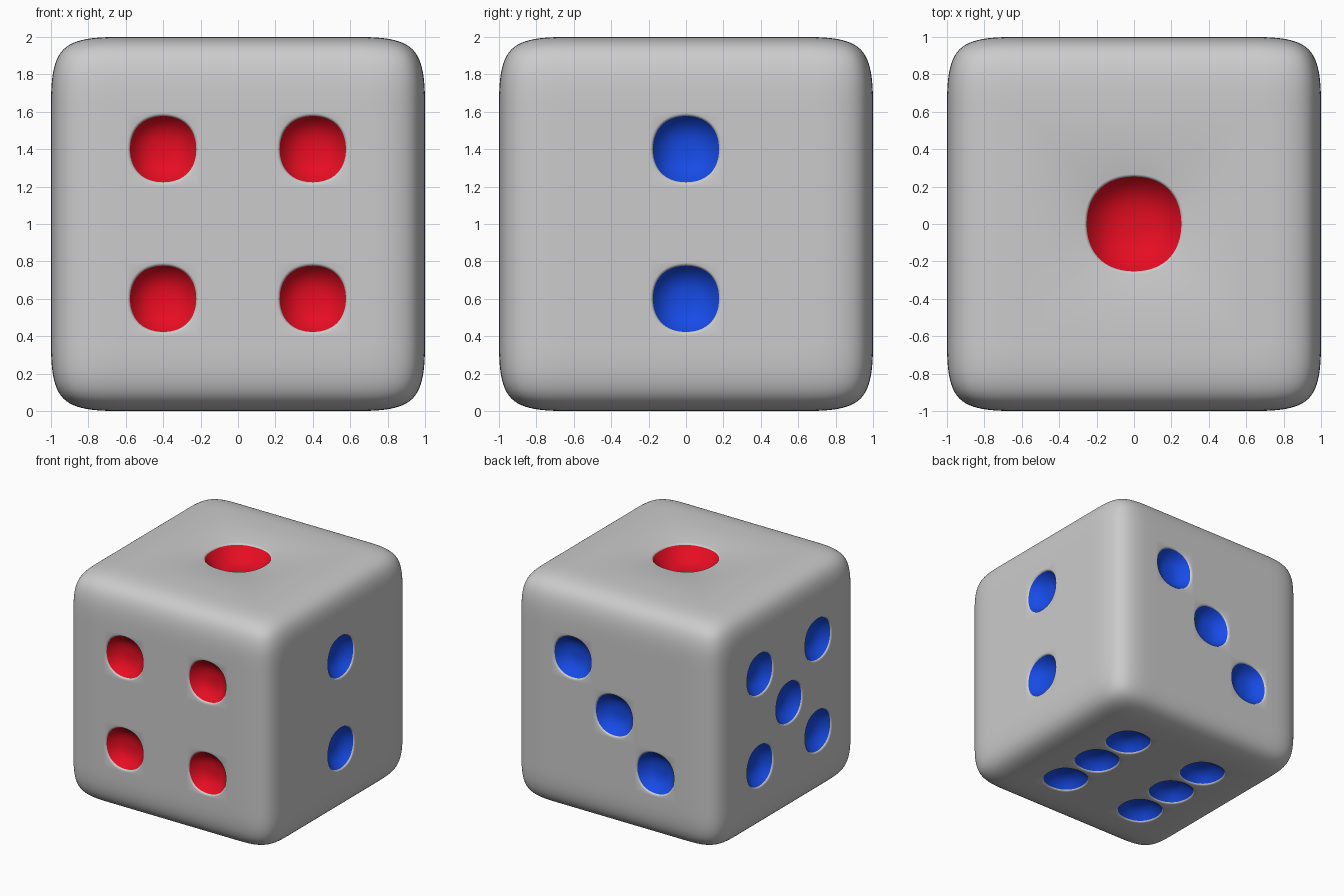
import bpy, bmesh, math
from mathutils import Vector

if "Cube" in bpy.data.objects:
    bpy.data.objects.remove(bpy.data.objects["Cube"])

SEG = 16          # body quads along one 0.4 cage cell
P = 0.4           # pip spacing


def material(name, rgb):
    m = bpy.data.materials.new(name)
    m.diffuse_color = (*rgb, 1)
    m.use_nodes = True
    m.node_tree.nodes["Principled BSDF"].inputs["Base Color"].default_value = m.diffuse_color
    return m


def finish(bm, name, mat=None):
    me = bpy.data.meshes.new(name)
    bm.to_mesh(me)
    bm.free()
    for p in me.polygons:
        p.use_smooth = True
    if mat:
        me.materials.append(mat)
    ob = bpy.data.objects.new(name, me)
    bpy.context.collection.objects.link(ob)
    return ob


# Rounded body: 5 x 5 cage cube, subdivision smoothed
bm = bmesh.new()
bmesh.ops.create_cube(bm, size=2)
bmesh.ops.translate(bm, vec=(0, 0, 1), verts=bm.verts)
bmesh.ops.subdivide_edges(bm, edges=bm.edges[:], cuts=4, use_grid_fill=True)
cage = finish(bm, "cage")
sub = cage.modifiers.new("round", 'SUBSURF')
sub.levels = sub.render_levels = 4
dg = bpy.context.evaluated_depsgraph_get()
smooth = bpy.data.meshes.new_from_object(cage.evaluated_get(dg))
bpy.data.objects.remove(cage)
body = bmesh.new()
body.from_mesh(smooth)
bpy.data.meshes.remove(smooth)

pips = {"red": bmesh.new(), "blue": bmesh.new()}


def ring(bm, c, u, v, n, angles, r, depth):
    # slightly squarish circle
    out = []
    for a in angles:
        q = r * (1 + 0.035 * (1 - math.cos(4 * a)) / 2)
        out.append(bm.verts.new(c + u * q * math.cos(a) + v * q * math.sin(a) - n * depth))
    return out


def bridge(bm, outer, inner):
    k = len(outer)
    for i in range(k):
        j = (i + 1) % k
        bm.faces.new((outer[i], outer[j], inner[j], inner[i]))


def add_pip(colour, c, u, v, n, r, depth, cells):
    s = 0.2 * cells
    # open a square window in the body
    gone = []
    for f in body.faces:
        d = f.calc_center_median() - c
        if abs(d.dot(n)) < 0.05 and abs(d.dot(u)) < s and abs(d.dot(v)) < s:
            gone.append(f)
    bmesh.ops.delete(body, geom=gone, context='FACES')
    # window border points, counter-clockwise
    k = SEG * cells
    pts = []
    for cu, cv, du, dv in ((-1, -1, 1, 0), (1, -1, 0, 1), (1, 1, -1, 0), (-1, 1, 0, -1)):
        pts += [(s * (cu + 2 * du * i / k), s * (cv + 2 * dv * i / k)) for i in range(k)]
    angles = [math.atan2(y, x) for x, y in pts]
    # grey lip around the pip
    last = [body.verts.new(c + u * x + v * y) for x, y in pts]
    lip = 0.012
    for rr, dd in ((r + 0.014, 0), (r + 0.008, 0.002), (r + 0.003, 0.006), (r, lip)):
        nxt = ring(body, c, u, v, n, angles, rr, dd)
        bridge(body, last, nxt)
        last = nxt
    # coloured bowl
    bm = pips[colour]
    last = ring(bm, c, u, v, n, angles, r, lip)
    for t in (0.97, 0.93, 0.88, 0.82, 0.74, 0.64, 0.52, 0.38, 0.22, 0.08):
        nxt = ring(bm, c, u, v, n, angles, r * t, lip + (depth - lip) * (1 - t ** 3))
        bridge(bm, last, nxt)
        last = nxt
    bm.faces.new(last)


X, Y, Z = Vector((1, 0, 0)), Vector((0, 1, 0)), Vector((0, 0, 1))
square = [(a, b) for a in (-P, P) for b in (-P, P)]
sides = [
    ("red", X, Z, square),                                        # front: four
    ("blue", Y, Z, [(0, P), (0, -P)]),                            # right: two
    ("blue", -X, Z, [(-P, P), (0, 0), (P, -P)]),                  # back: three
    ("blue", -Y, Z, square + [(0, 0)]),                           # left: five
    ("red", X, Y, [(0, 0)]),                                      # top: one, large
    ("blue", X, -Y, [(a, b) for a in (-P, P) for b in (-P, 0, P)]),  # bottom: six
]
for colour, u, v, spots in sides:
    n = u.cross(v)
    big = len(spots) == 1
    for a, b in spots:
        c = Z + n + u * a + v * b
        add_pip(colour, c, u, v, n, 0.253 if big else 0.177,
                0.13 if big else 0.1, 3 if big else 1)

bmesh.ops.remove_doubles(body, verts=body.verts[:], dist=0.0008)
finish(body, "die_body")
finish(pips["red"], "red_pips", material("red", (0.8, 0.004, 0.016)))
finish(pips["blue"], "blue_pips", material("blue", (0.008, 0.07, 0.8)))
